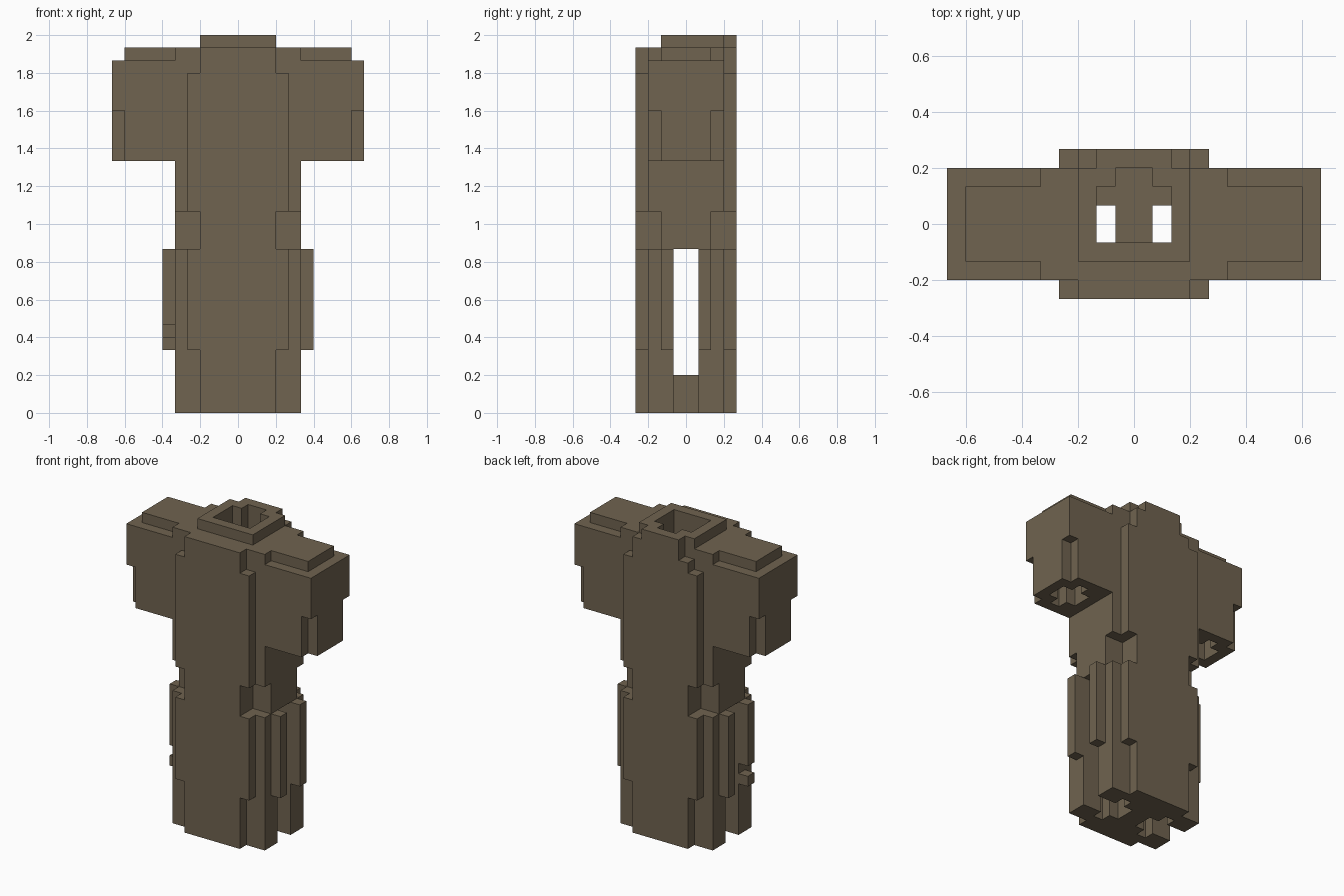
import bpy
import bmesh

if "Cube" in bpy.data.objects:
    bpy.data.objects.remove(bpy.data.objects["Cube"], do_unlink=True)

U = 2 / 30  # edge of one block

fabric = bpy.data.materials.new("brown fabric")
fabric.use_nodes = True
COLOUR = (0.160, 0.125, 0.079, 1)
fabric.diffuse_color = COLOUR
bsdf = fabric.node_tree.nodes["Principled BSDF"]
bsdf.inputs["Base Color"].default_value = COLOUR
bsdf.inputs["Roughness"].default_value = 0.9


def cells(x0, x1, y0, y1, z0, z1):
    """All unit blocks inside a box."""
    return {(x, y, z) for x in range(x0, x1) for y in range(y0, y1) for z in range(z0, z1)}


def wide(x, y, z0, z1):
    """Box centred on x = 0 and y = 0, given by its half sizes."""
    return cells(-x, x, -y, y, z0, z1)


def mirror(block):
    """A block set together with its copy across x = 0."""
    return block | {(-1 - x, y, z) for x, y, z in block}


SIDES = [
    ((1, 0, 0), [(1, 0, 0), (1, 1, 0), (1, 1, 1), (1, 0, 1)]),
    ((-1, 0, 0), [(0, 0, 0), (0, 0, 1), (0, 1, 1), (0, 1, 0)]),
    ((0, 1, 0), [(0, 1, 0), (0, 1, 1), (1, 1, 1), (1, 1, 0)]),
    ((0, -1, 0), [(0, 0, 0), (1, 0, 0), (1, 0, 1), (0, 0, 1)]),
    ((0, 0, 1), [(0, 0, 1), (1, 0, 1), (1, 1, 1), (0, 1, 1)]),
    ((0, 0, -1), [(0, 0, 0), (0, 1, 0), (1, 1, 0), (1, 0, 0)]),
]


def build(name, block, whole):
    """Skin the outside faces of a block set and merge the flat areas."""
    bm = bmesh.new()
    verts = {}
    for c in sorted(block):
        for d, corners in SIDES:
            if tuple(a + b for a, b in zip(c, d)) in whole:
                continue
            face = []
            for k in corners:
                p = tuple(a + b for a, b in zip(c, k))
                if p not in verts:
                    verts[p] = bm.verts.new([v * U for v in p])
                face.append(verts[p])
            bm.faces.new(face)
    bmesh.ops.dissolve_limit(bm, angle_limit=0.01, verts=bm.verts[:], edges=bm.edges[:])
    bmesh.ops.triangulate(bm, faces=[f for f in bm.faces if len(f.verts) > 4])
    mesh = bpy.data.meshes.new(name)
    bm.to_mesh(mesh)
    bm.free()
    mesh.materials.append(fabric)
    bpy.context.collection.objects.link(bpy.data.objects.new(name, mesh))


# Lower body: front and back panels, corner posts, side ribs
lower = wide(5, 3, 0, 13) | wide(3, 4, 0, 13) | wide(4, 4, 5, 13)
lower |= wide(6, 2, 5, 13)
lower -= cells(-6, -5, -2, -1, 6, 7)

# Waist, chest and panels that reach the shoulders
torso = wide(5, 2, 13, 16) | wide(3, 4, 13, 16)
torso |= wide(5, 3, 16, 29) | wide(4, 4, 16, 27) | wide(3, 4, 27, 29)
torso -= cells(-3, -2, 3, 4, 28, 29)

# Raised neck ring
collar = cells(-3, 3, -2, 3, 29, 30) | cells(-2, 2, 3, 4, 29, 30)

# Sleeves with narrowed cuffs and raised shoulder pads
sleeves = mirror(cells(5, 10, -3, 3, 24, 28) | cells(5, 9, -3, 3, 20, 24)
                 | cells(9, 10, -2, 2, 20, 24) | cells(5, 9, -2, 2, 28, 29))

# Hollows: neck shaft, leg openings with side slits, sleeve openings
hollow = cells(-2, 2, -1, 2, 3, 30) | cells(-1, 1, 2, 3, 3, 30)
hollow |= mirror(cells(1, 6, -1, 1, 0, 13) | cells(2, 3, -2, 2, 0, 13))
hollow |= mirror(cells(6, 9, -1, 1, 20, 26) | cells(7, 8, -2, 2, 20, 26))

parts = {
    "lower_body": lower,
    "torso": torso,
    "collar": collar,
    "left_sleeve": {c for c in sleeves if c[0] >= 0},
    "right_sleeve": {c for c in sleeves if c[0] < 0},
}
whole = set().union(*parts.values()) - hollow
for name, block in parts.items():
    build(name, block - hollow, whole)
